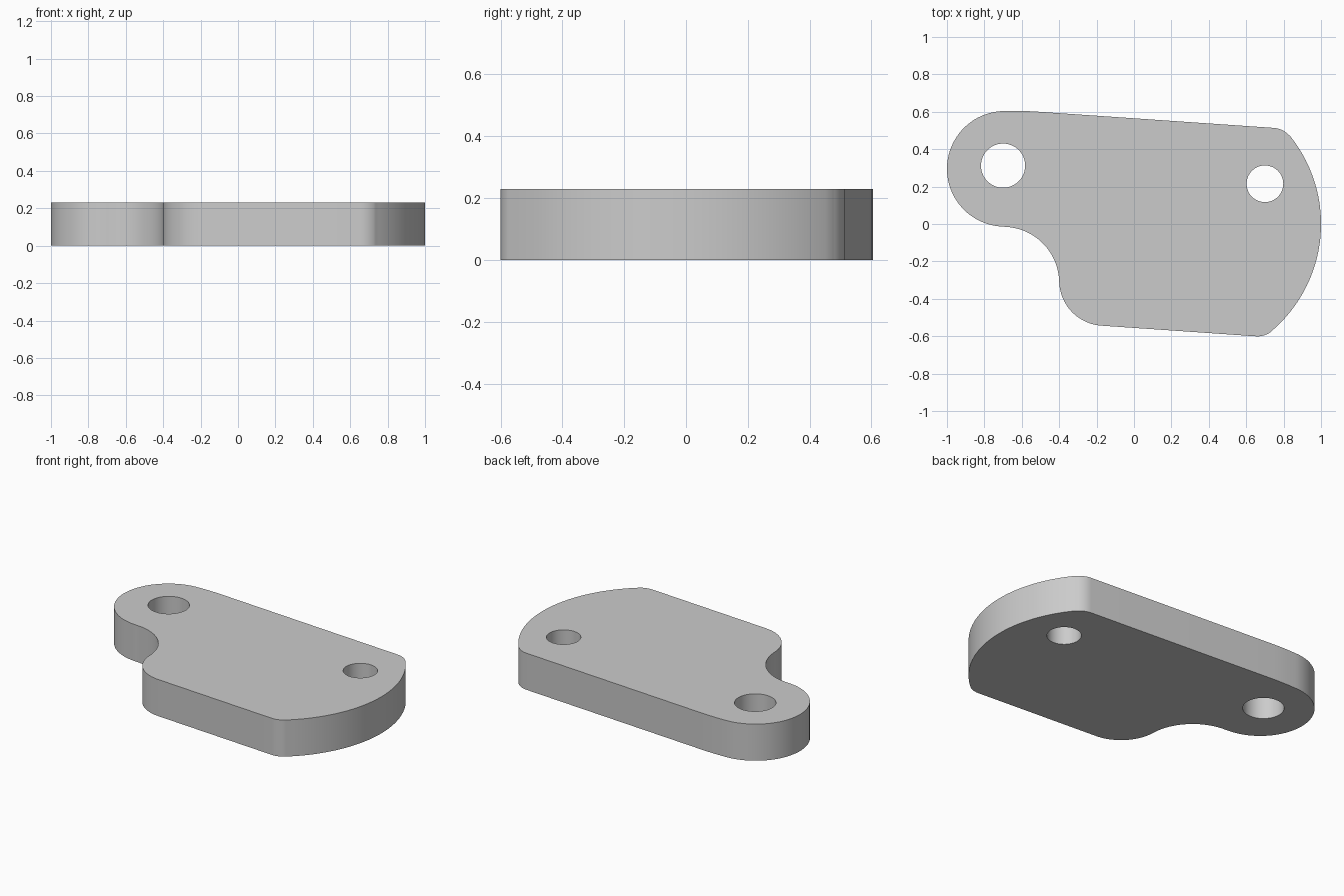
import bpy
import bmesh
from math import cos, sin, radians, ceil

cube = bpy.data.objects.get("Cube")
if cube:
    bpy.data.objects.remove(cube, do_unlink=True)

THICKNESS = 0.23

# Single grey metal colour
metal = bpy.data.materials.new("grey_metal")
metal.use_nodes = True
grey = (0.6, 0.6, 0.6, 1)
metal.diffuse_color = grey
metal.node_tree.nodes["Principled BSDF"].inputs["Base Color"].default_value = grey


def arc(cx, cy, r, start, end, step=4):
    """Points along a circular arc, angles in degrees."""
    n = max(2, ceil(abs(end - start) / step))
    angles = [radians(start + (end - start) * i / n) for i in range(n + 1)]
    return [(cx + r * cos(a), cy + r * sin(a)) for a in angles]


# Plate outline, anticlockwise; straight edges join neighbouring arcs
outline = (
    arc(0.248, 0, 0.752, -49.4, 38.7, 2)            # broad curved end
    + arc(0.74, 0.394, 0.12, 38.7, 86)[1:]          # upper corner
    + [(-0.53, 0.6015), (-0.58, 0.604), (-0.63, 0.605)]
    + arc(-0.691, 0.295, 0.309, 90, 270)            # rounded lug
    + arc(-0.70, -0.315, 0.30, 89, 0)               # concave notch
    + arc(-0.158, -0.302, 0.242, 180, 266)          # lower shoulder
    + arc(0.66, -0.4806, 0.12, -94, -49.4)[:-1]     # lower corner
)
large_hole = arc(-0.70, 0.312, 0.118, 0, 360)[:-1]
small_hole = arc(0.70, 0.215, 0.098, 0, 360)[:-1]

# Fill the outline around both holes, then extrude it upward
bm = bmesh.new()
edges = []
for loop in (outline, large_hole, small_hole):
    verts = [bm.verts.new((x, y, 0)) for x, y in loop]
    edges += [bm.edges.new((a, b)) for a, b in zip(verts, verts[1:] + verts[:1])]
bmesh.ops.triangle_fill(bm, edges=edges, use_beauty=True)
result = bmesh.ops.extrude_face_region(bm, geom=bm.faces[:], use_keep_orig=True)
top = [v for v in result["geom"] if isinstance(v, bmesh.types.BMVert)]
bmesh.ops.translate(bm, verts=top, vec=(0, 0, THICKNESS))
bmesh.ops.recalc_face_normals(bm, faces=bm.faces[:])

mesh = bpy.data.meshes.new("mounting_plate")
bm.to_mesh(mesh)
bm.free()
mesh.materials.append(metal)
plate = bpy.data.objects.new("mounting_plate", mesh)
bpy.context.collection.objects.link(plate)

# Smooth walls with crisp rims
bpy.ops.object.select_all(action="DESELECT")
plate.select_set(True)
bpy.context.view_layer.objects.active = plate
bpy.ops.object.shade_smooth_by_angle(angle=radians(30))
